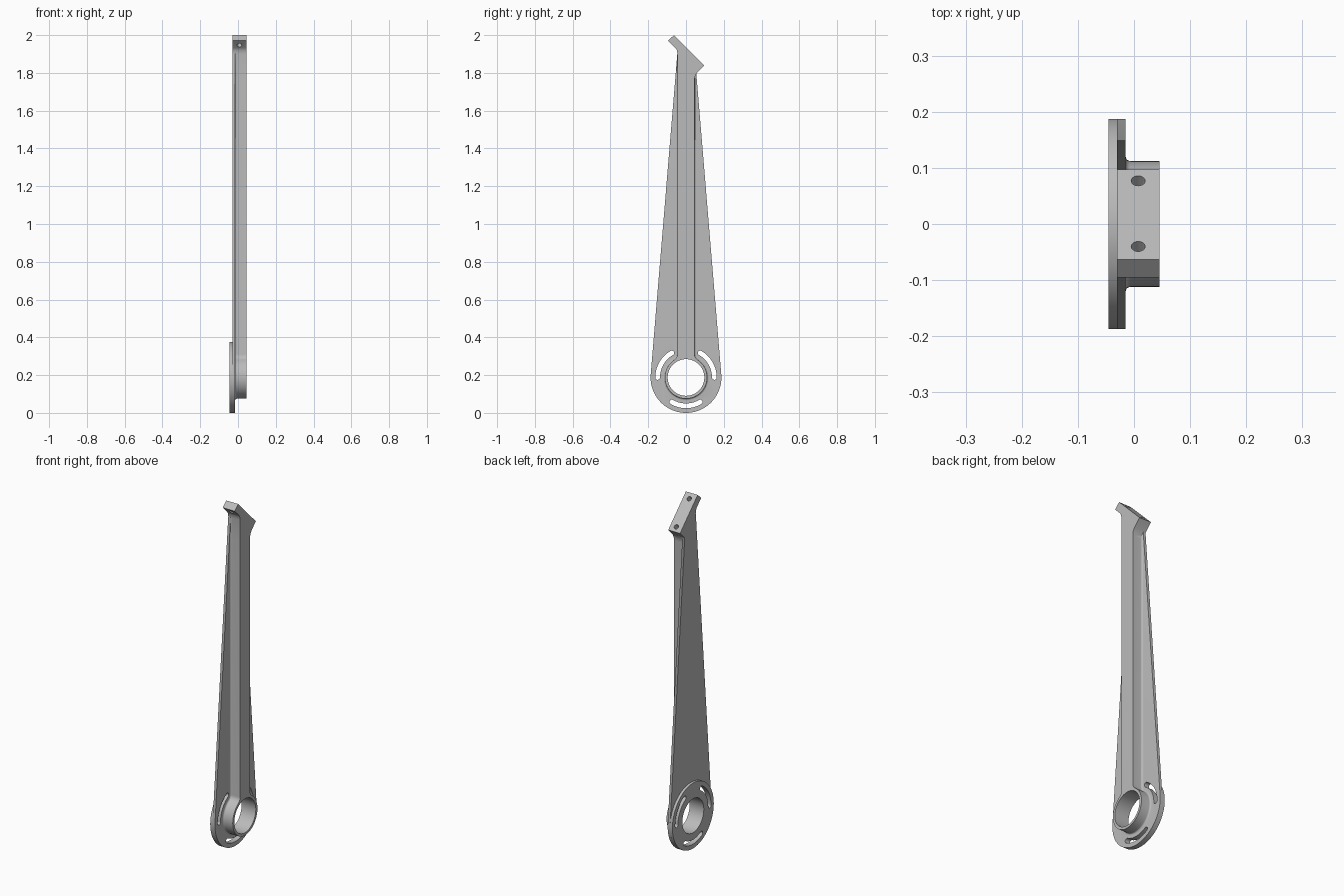
import bpy, bmesh
from math import sin, cos, pi, radians, hypot, atan2, sqrt
from mathutils import Matrix

cube = bpy.data.objects.get("Cube")
if cube:
    bpy.data.objects.remove(cube)

ZC = 0.1875          # height of the hub axis
R_DISC, R_RING, R_BORE = 0.1875, 0.112, 0.097
HALF = 0.045         # half width of the rib
BACK, MID, STEP, FACE = -0.045, -0.03, -0.015, 0.045
TAPER = 0.0828       # lean of the web edges

grey = bpy.data.materials.new("grey metal")
grey.use_nodes = True
grey.diffuse_color = (0.5, 0.5, 0.5, 1)
grey.node_tree.nodes["Principled BSDF"].inputs["Base Color"].default_value = (0.5, 0.5, 0.5, 1)


def arc(r, a0, a1, n, cy=0, cz=ZC):
    return [(cy + r * cos(a0 + (a1 - a0) * i / n), cz + r * sin(a0 + (a1 - a0) * i / n))
            for i in range(n + 1)]


def web_edge(z):
    return (R_DISC - (z - ZC) * sin(TAPER)) / cos(TAPER)


def loft(name, layers):
    """Solid through (x, outline) layers; outlines hold (y, z) points."""
    bm = bmesh.new()
    rings = [[bm.verts.new((x, y, z)) for y, z in pts] for x, pts in layers]
    n = len(rings[0])
    for a, b in zip(rings, rings[1:]):
        for i in range(n):
            j = (i + 1) % n
            bm.faces.new((a[i], a[j], b[j], b[i]))
    bm.faces.new(rings[0])
    bm.faces.new(rings[-1])
    bmesh.ops.recalc_face_normals(bm, faces=bm.faces)
    return finish(name, bm)


def finish(name, bm):
    mesh = bpy.data.meshes.new(name)
    bm.to_mesh(mesh)
    bm.free()
    mesh.materials.append(grey)
    ob = bpy.data.objects.new(name, mesh)
    bpy.context.collection.objects.link(ob)
    return ob


def slab(name, pts, x0, x1):
    return loft(name, [(x0, pts), (x1, pts)])


def offset(pts, d):
    """Push a counter-clockwise outline outwards, staying on the web."""
    out = []
    for i, (y, z) in enumerate(pts):
        (py, pz), (ny, nz) = pts[i - 1], pts[(i + 1) % len(pts)]
        l0, l1 = hypot(y - py, z - pz), hypot(ny - y, nz - z)
        a = ((z - pz) / l0, (py - y) / l0)
        b = ((nz - z) / l1, (y - ny) / l1)
        k = d / (1 + a[0] * b[0] + a[1] * b[1])
        yy, zz = y + k * (a[0] + b[0]), z + k * (a[1] + b[1])
        w = web_edge(zz)
        out.append((max(-w, min(w, yy)) if zz > 1 else yy, zz))
    return out


def combine(target, other, operation):
    mod = target.modifiers.new(operation.lower(), 'BOOLEAN')
    mod.operation, mod.solver, mod.object = operation, 'EXACT', other
    bpy.context.view_layer.objects.active = target
    bpy.ops.object.modifier_apply(modifier=mod.name)
    bpy.data.objects.remove(other)


# Tapered web with a round foot
web = arc(R_DISC, -pi - TAPER, TAPER, 64) + [(web_edge(1.85), 1.85), (HALF, 1.89),
                                             (-web_edge(1.9), 1.9)]
arm = slab("arm", web, MID, STEP)

# Round mounting disc behind the foot
combine(arm, slab("disc", arc(R_DISC, 0, 2 * pi, 80)[:-1], BACK, MID), 'UNION')

# Raised rib flowing into the hub ring, with a coved base
FIL = 0.035
fy, fz = HALF + FIL, sqrt((R_RING + FIL) ** 2 - (HALF + FIL) ** 2)
t = atan2(fz, fy)
cove = arc(FIL, pi + t, pi, 6, fy, ZC + fz)
left = [(-y, z) for y, z in reversed(cove)]
rib = (arc(R_RING, -pi - t, t, 56) + cove[1:] + [(HALF, 1.78), (HALF, 1.85)]
       + [(-HALF, 1.9), (-HALF, 1.78)] + left[:-1])
C = 0.009
layers = [(STEP - 0.005, offset(rib, C))]
for i in range(6):
    q = i / 5 * pi / 2
    layers.append((STEP + C * (1 - cos(q)), offset(rib, C * (1 - sin(q)))))
layers.append((FACE, rib))
combine(arm, loft("rib", layers), 'UNION')

# Slanted head
head = [(-0.063, 2.0), (-0.095, 1.971), (-0.055, 1.931), (-0.048, 1.919), (-HALF, 1.9),
        (-HALF, 1.76), (HALF, 1.76), (0.047, 1.78), (0.055, 1.797), (0.097, 1.84)]
combine(arm, slab("head", head, MID, FACE), 'UNION')

# Hub bore
combine(arm, slab("bore", arc(R_BORE, 0, 2 * pi, 64)[:-1], -0.1, 0.1), 'DIFFERENCE')

# Three curved slots
RS, W = 0.15, 0.0125
for deg in (0, 120, 240):
    a, b = radians(deg), radians(deg + 60)
    slot = (arc(RS + W, a, b, 14)
            + arc(W, b, b + pi, 8, RS * cos(b), ZC + RS * sin(b))[1:-1]
            + arc(RS - W, b, a, 14)
            + arc(W, a + pi, a + 2 * pi, 8, RS * cos(a), ZC + RS * sin(a))[1:-1])
    combine(arm, slab("slot", slot, -0.1, 0.1), 'DIFFERENCE')

# Two bolt holes square to the slanted face
for y in (-0.04, 0.077):
    bm = bmesh.new()
    bmesh.ops.create_cone(bm, cap_ends=True, segments=24, radius1=0.0125, radius2=0.0125,
                          depth=0.1, matrix=Matrix.Translation((0.0075, y, 1.937 - y))
                          @ Matrix.Rotation(-pi / 4, 4, 'X'))
    combine(arm, finish("bolt_hole", bm), 'DIFFERENCE')

for ob in bpy.context.selected_objects:
    ob.select_set(False)
arm.select_set(True)
bpy.context.view_layer.objects.active = arm
bpy.ops.object.shade_smooth_by_angle(angle=radians(30))
